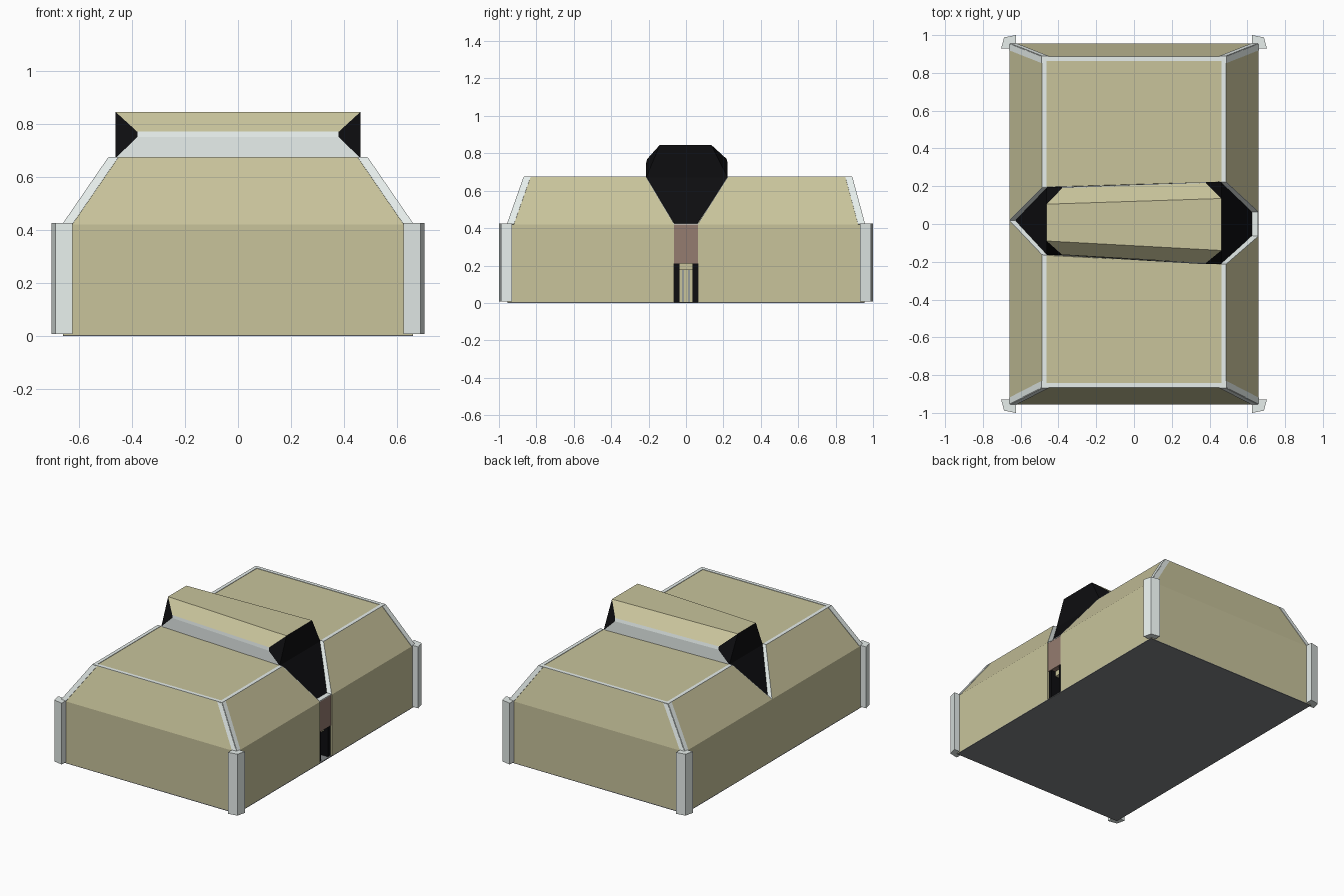
import bpy, bmesh
from mathutils import Vector as V

if "Cube" in bpy.data.objects:
    bpy.data.objects.remove(bpy.data.objects["Cube"])


def material(name, rgb):
    m = bpy.data.materials.new(name)
    m.diffuse_color = (*rgb, 1)
    m.use_nodes = True
    m.node_tree.nodes["Principled BSDF"].inputs["Base Color"].default_value = m.diffuse_color
    return m


OLIVE = material("olive", (.58, .55, .33))
TRIM = material("pale_trim", (.80, .86, .84))
BLACK = material("black", (.004, .004, .005))
BROWN = material("brown", (.30, .20, .16))
DARK = material("dark_grey", (.22, .23, .235))


def make(name, verts, faces, mats, ids=None):
    bm = bmesh.new()
    vs = [bm.verts.new(p) for p in verts]
    for i, f in enumerate(faces):
        face = bm.faces.new([vs[k] for k in f])
        face.material_index = ids[i] if ids else 0
    bmesh.ops.recalc_face_normals(bm, faces=bm.faces)
    me = bpy.data.meshes.new(name)
    bm.to_mesh(me)
    bm.free()
    for m in mats:
        me.materials.append(m)
    ob = bpy.data.objects.new(name, me)
    bpy.context.collection.objects.link(ob)
    return ob


def loft(name, loops, mat):
    # closed solid through equal-length rings
    n = len(loops[0])
    verts = [p for l in loops for p in l]
    faces = [list(range(n)), list(range(len(verts) - n, len(verts)))]
    for r in range(len(loops) - 1):
        for i in range(n):
            j = (i + 1) % n
            faces.append([r * n + i, r * n + j, r * n + n + j, r * n + n + i])
    return make(name, verts, faces, [mat])


def box(name, x, y, z, mat):
    ring = [(x[0], y[0]), (x[1], y[0]), (x[1], y[1]), (x[0], y[1])]
    return loft(name, [[(a, b, h) for a, b in ring] for h in z], mat)


def strip(name, a, d, b, c, w=.027):
    # thin band along edge a-d, lying on the face a-b-c-d
    a, d, b, c = map(V, (a, d, b, c))
    q = [a, d, d + (c - d).normalized() * w, a + (b - a).normalized() * w]
    n = (d - a).cross(b - a).normalized() * .003
    loft(name, [[p - n for p in q], [p + n for p in q]], TRIM)


# Two armoured halves: outer y low/top, inner y low (left, right), inner y top (left, right)
halves = {
    "front": (-.955, -.866, (.017, -.065), (-.165, -.215)),
    "back": (.955, .887, (.021, .065), (.195, .225)),
}
for side, (yo, yt, low, top) in halves.items():
    base = [(-.66, yo), (.66, yo), (.66, low[1]), (-.66, low[0])]
    roof = [(-.487, yt), (.487, yt), (.487, top[1]), (-.487, top[0])]
    b0 = [(x, y, .004) for x, y in base]
    b1 = [(x, y, .42) for x, y in base]
    t = [(x, y, .672) for x, y in roof]
    loft(side + "_body", [b0, b1, t], OLIVE)
    # roof edging on outer and side edges
    strip(side + "_roof_trim", t[0], t[1], t[3], t[2], .024)
    strip(side + "_roof_trim", t[0], t[3], t[1], t[2], .024)
    strip(side + "_roof_trim", t[1], t[2], t[0], t[3], .024)
    # slanted corner edging, on both faces meeting at each corner, and in the valley
    for i, j in ((0, 1), (1, 0), (0, 3), (1, 2), (2, 3), (3, 2)):
        strip(side + "_slant_trim", b1[i], t[i], b1[j], t[j], .035)

# Corner posts
for sx in (-1, 1):
    for sy in (-1, 1):
        ring = [(.625, .93), (.69, .93), (.703, .93), (.688, .988), (.625, 1.0)]
        loft("corner_post", [[(sx * x, sy * y, z) for x, y in ring]
                             for z in (.008, .425)], TRIM)

# Base plate
box("base_plate", (-.66, .66), (-.955, .955), (0, .006), DARK)

# Ridge beam wedged in the valley: (x, z, y at left, y at right) for front and back edges
front = [(.625, .425, .014, -.061), (.462, .67, -.163, -.213), (.38, .75, -.163, -.213),
         (.38, .77, -.163, -.207), (.462, .845, -.09, -.14)]
back = [(.462, .845, .105, .135), (.38, .77, .19, .217), (.38, .75, .195, .222),
        (.462, .67, .195, .223), (.625, .425, .024, .061)]
prof = front + back
verts = [(-x, yl, z) for x, z, yl, yr in prof] + [(x, yr, z) for x, z, yl, yr in prof]
faces, ids = [], []
for i, m in enumerate((1, 1, 1, 0, 0, 0, 1, 1, 1, 1)):
    j = (i + 1) % 10
    faces.append([i, j, j + 10, i + 10])
    ids.append(m)
for o in (0, 10):
    for f in ([0, 1, 8, 9], [1, 4, 5, 8], [1, 2, 3, 4], [5, 6, 7, 8]):
        faces.append([k + o for k in f])
        ids.append(2)
make("ridge_beam", verts, faces, [OLIVE, TRIM, BLACK], ids)

# Doorway in the gap on the right side
box("door_header", (.50, .655), (-.064, .064), (.21, .418), BROWN)
box("door_sill_cap", (.60, .657), (-.064, .064), (.418, .424), TRIM)
for s in (-1, 1):
    box("door_jamb", (.50, .65), sorted((s * .036, s * .064)), (.006, .21), BLACK)
box("door_back", (.48, .52), (-.036, .036), (.006, .21), OLIVE)
box("door_lintel", (.52, .62), (-.036, .036), (.175, .21), OLIVE)
for s in (-1, 1):
    box("door_rail", (.52, .53), sorted((s * .012, s * .022)), (.006, .175), TRIM)
